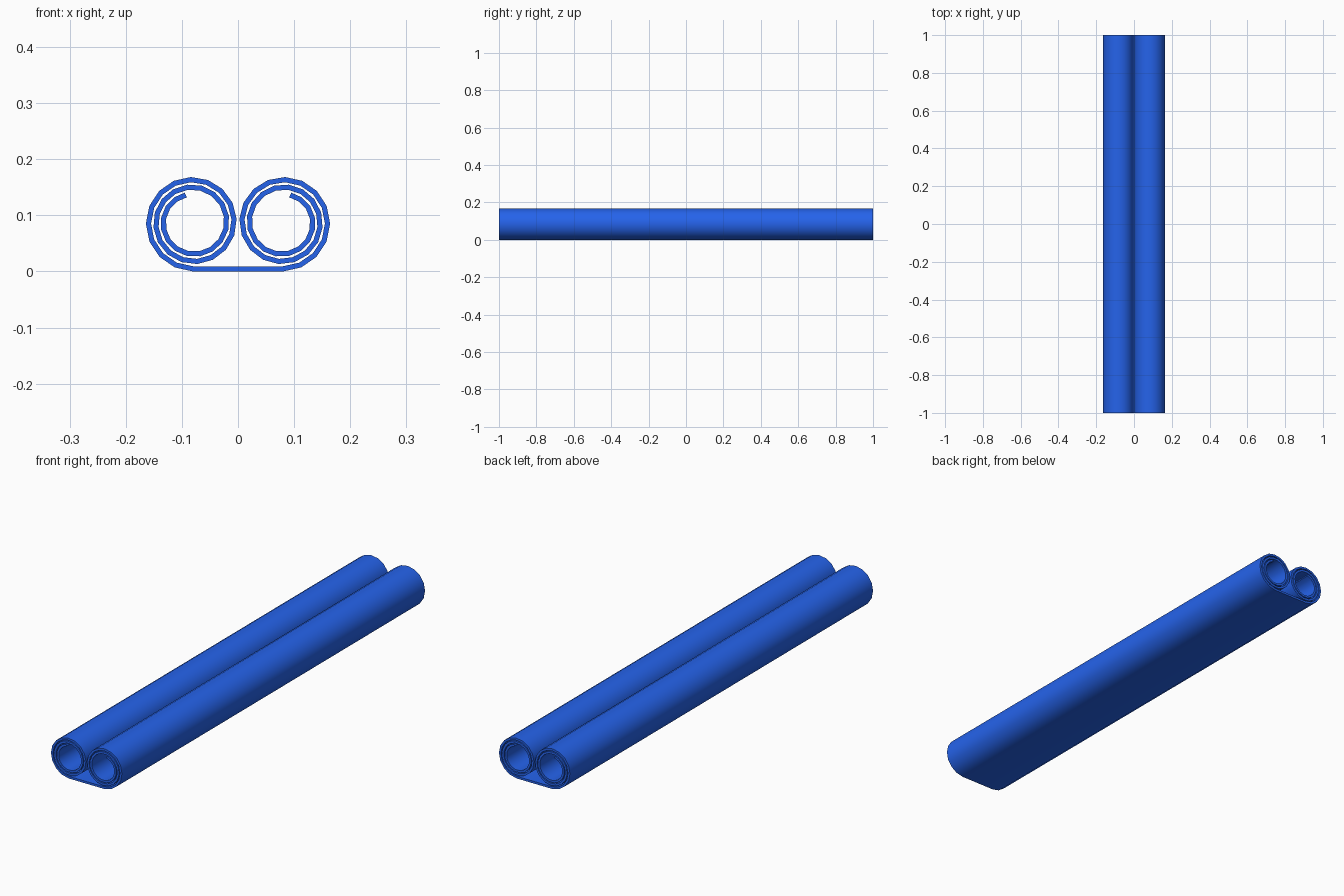
import bpy, bmesh, math

if "Cube" in bpy.data.objects:
    bpy.data.objects.remove(bpy.data.objects["Cube"])

LENGTH = 2.0
THICK = 0.009
CX = 0.08               # coil centre
R0 = 0.0828             # outer radius where the coil leaves the flat base
PITCH = 0.0131          # radius lost per turn
TURN = math.radians(885)
SEGS = 40

# Half profile: flat base from the middle, then a coil winding inwards
profile = [(0.0, THICK / 2)]
cz = THICK / 2 + R0
for i in range(SEGS + 1):
    a = TURN * i / SEGS
    r = R0 - PITCH * a / math.tau
    profile.append((CX + r * math.sin(a), cz - r * math.cos(a)))

# Sheet swept along y
bm = bmesh.new()
rows = [[bm.verts.new((x, y, z)) for y in (-LENGTH / 2, LENGTH / 2)] for x, z in profile]
for p, q in zip(rows, rows[1:]):
    bm.faces.new((p[0], q[0], q[1], p[1]))
mesh = bpy.data.meshes.new("rolled_mat")
bm.to_mesh(mesh)
bm.free()
mat_obj = bpy.data.objects.new("rolled_mat", mesh)
bpy.context.collection.objects.link(mat_obj)

# Second coil by mirroring, then material thickness
mirror = mat_obj.modifiers.new("mirror", 'MIRROR')
mirror.use_clip = True
mirror.merge_threshold = 0.0005
solid = mat_obj.modifiers.new("thickness", 'SOLIDIFY')
solid.thickness = THICK
solid.offset = 0
solid.use_even_offset = True

bpy.context.view_layer.objects.active = mat_obj
mat_obj.select_set(True)
for m in ("mirror", "thickness"):
    bpy.ops.object.modifier_apply(modifier=m)
bpy.ops.object.shade_smooth_by_angle(angle=math.radians(35))

blue = bpy.data.materials.new("blue")
blue.diffuse_color = (0.0185, 0.125, 0.83, 1)
blue.use_nodes = True
blue.node_tree.nodes["Principled BSDF"].inputs["Base Color"].default_value = blue.diffuse_color
mesh.materials.append(blue)
